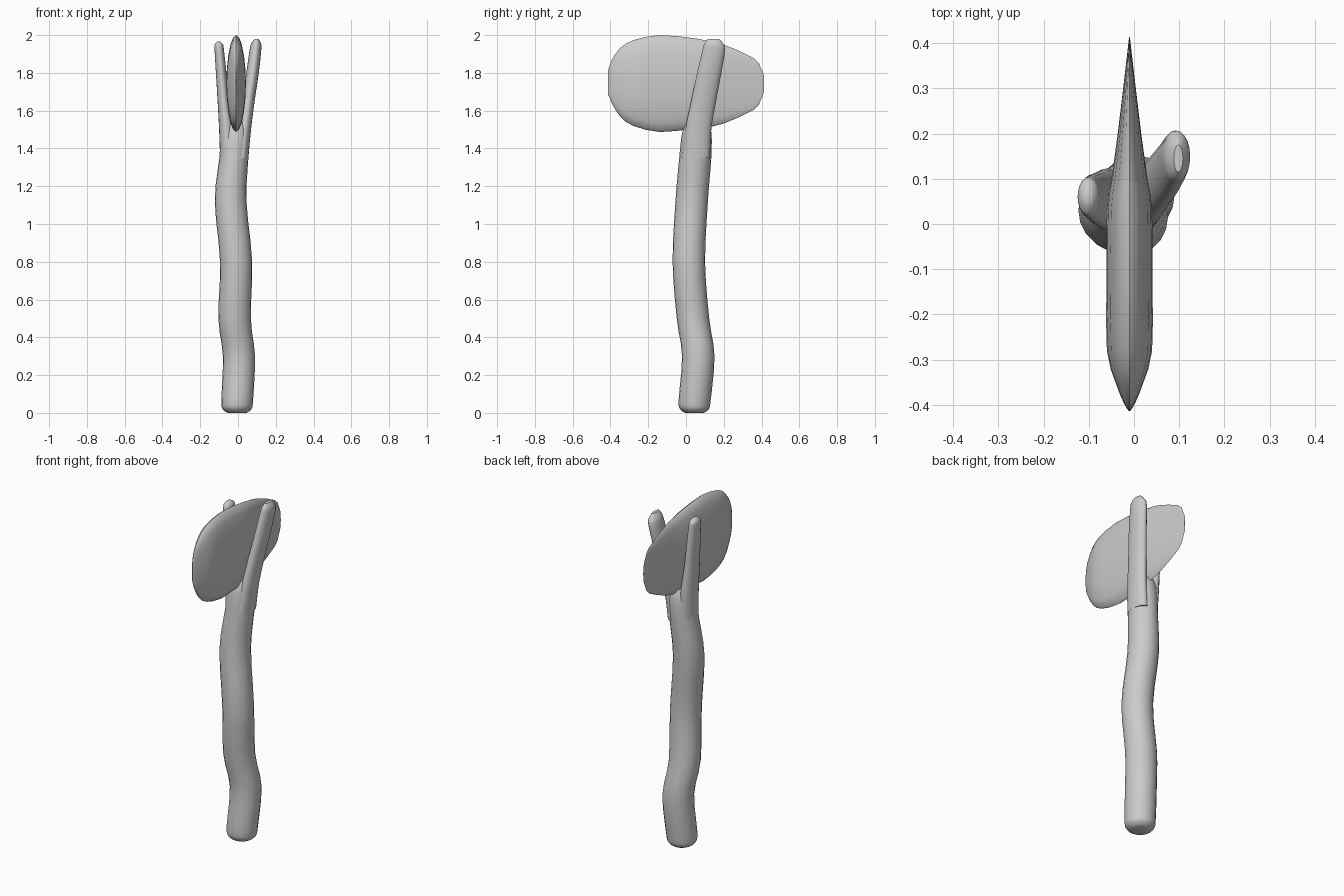
import bpy, bmesh, math

SIDES = 20


def spline(rows, steps):
    """Catmull-Rom resample of section rows so the lofts curve smoothly."""
    out = []
    for i in range(len(rows) - 1):
        a, b = rows[max(i - 1, 0)], rows[i]
        c, d = rows[i + 1], rows[min(i + 2, len(rows) - 1)]
        for s in range(steps):
            t = s / steps
            out.append([q + 0.5 * t * (r - p + t * (2*p - 5*q + 4*r - e + t * (3*(q - r) + e - p)))
                        for p, q, r, e in zip(a, b, c, d)])
    return out + [list(rows[-1])]


def loft(name, rings):
    """Skin a list of closed rings, cap both ends and shade smooth."""
    bm = bmesh.new()
    loops = [[bm.verts.new(p) for p in ring] for ring in rings]
    for a, b in zip(loops, loops[1:]):
        for i in range(SIDES):
            j = (i + 1) % SIDES
            bm.faces.new((a[i], a[j], b[j], b[i]))
    bm.faces.new(loops[0])
    bm.faces.new(loops[-1])
    bmesh.ops.recalc_face_normals(bm, faces=bm.faces)
    me = bpy.data.meshes.new(name)
    bm.to_mesh(me)
    bm.free()
    ob = bpy.data.objects.new(name, me)
    bpy.context.collection.objects.link(ob)
    bpy.ops.object.select_all(action='DESELECT')
    ob.select_set(True)
    bpy.context.view_layer.objects.active = ob
    bpy.ops.object.shade_smooth_by_angle(angle=math.radians(45))
    return ob


ANGLES = [2 * math.pi * i / SIDES for i in range(SIDES)]


def stick(name, rows, steps=3):
    """Rows are z, centre x, centre y, radius x, radius y."""
    loft(name, [[(x + rx * math.cos(t), y + ry * math.sin(t), z) for t in ANGLES]
                for z, x, y, rx, ry in spline(rows, steps)])


# crooked wooden handle
stick("handle", [
    (0.0, -0.005, 0.045, 0.05, 0.05),
    (0.02, -0.005, 0.045, 0.076, 0.076),
    (0.07, -0.004, 0.046, 0.084, 0.085),
    (0.30, 0.005, 0.065, 0.085, 0.086),
    (0.50, -0.018, 0.037, 0.086, 0.086),
    (0.80, -0.010, 0.015, 0.085, 0.086),
    (1.12, -0.039, 0.030, 0.084, 0.086),
    (1.35, -0.022, 0.049, 0.077, 0.085),
    (1.48, -0.014, 0.057, 0.076, 0.078),
    (1.54, -0.012, 0.060, 0.060, 0.060),
])

# two prongs gripping the blade
stick("left_prong", [
    (1.35, -0.050, 0.049, 0.045, 0.070),
    (1.50, -0.060, 0.055, 0.040, 0.068),
    (1.65, -0.076, 0.056, 0.032, 0.060),
    (1.80, -0.089, 0.058, 0.028, 0.053),
    (1.92, -0.099, 0.060, 0.025, 0.045),
    (1.95, -0.101, 0.060, 0.022, 0.038),
    (1.965, -0.102, 0.060, 0.010, 0.015),
])
stick("right_prong", [
    (1.35, 0.018, 0.052, 0.037, 0.075),
    (1.50, 0.034, 0.065, 0.035, 0.069),
    (1.65, 0.054, 0.093, 0.034, 0.066),
    (1.80, 0.077, 0.123, 0.033, 0.064),
    (1.92, 0.092, 0.147, 0.031, 0.060),
    (1.955, 0.096, 0.147, 0.026, 0.050),
    (1.98, 0.098, 0.145, 0.010, 0.030),
])

# stone blade: lens sections along y as y, half thickness, bottom z, top z
blade = [
    (-0.413, 0.002, 1.69, 1.81),
    (-0.395, 0.013, 1.645, 1.865),
    (-0.35, 0.031, 1.57, 1.93),
    (-0.28, 0.050, 1.52, 1.973),
    (-0.14, 0.051, 1.487, 2.0),
    (0.03, 0.050, 1.503, 1.985),
    (0.10, 0.040, 1.511, 1.973),
    (0.20, 0.026, 1.532, 1.95),
    (0.36, 0.007, 1.605, 1.878),
    (0.395, 0.003, 1.655, 1.83),
    (0.413, 0.001, 1.70, 1.785),
]
loft("blade", [[(-0.01 + w * math.cos(t), y, (lo + hi) / 2 + (hi - lo) / 2 * math.sin(t))
                for t in ANGLES] for y, w, lo, hi in spline(blade, 2)])
